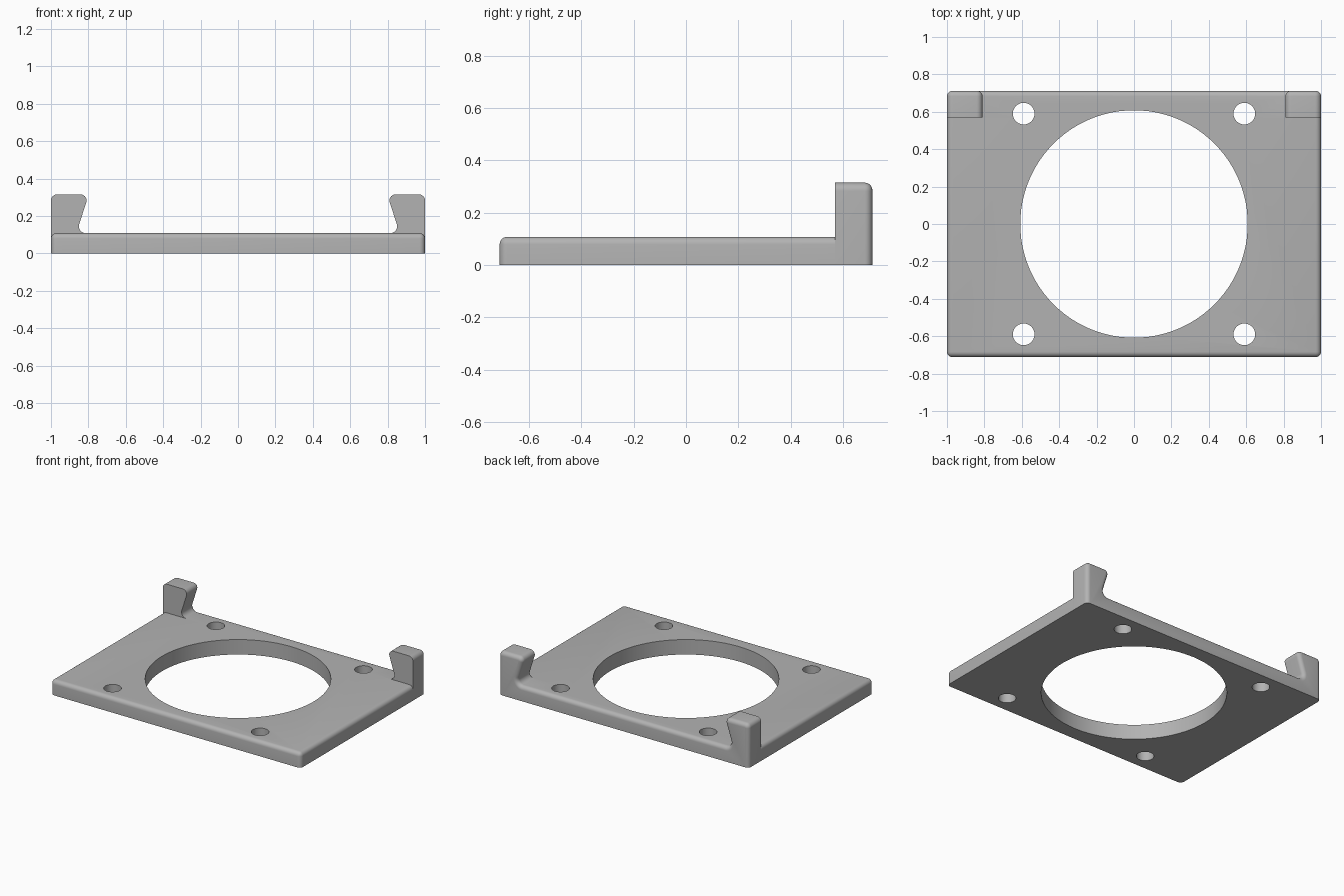
import bpy, bmesh, math
from mathutils import Vector

cube = bpy.data.objects.get("Cube")
if cube:
    bpy.data.objects.remove(cube, do_unlink=True)

HALF_Y, THICK, POST_TOP, POST_Y, ROUND = 0.712, 0.108, 0.315, 0.57, 0.029

grey = bpy.data.materials.new("plain grey")
grey.use_nodes = True
colour = (0.45, 0.45, 0.45, 1)
grey.diffuse_color = colour
grey.node_tree.nodes["Principled BSDF"].inputs["Base Color"].default_value = colour


def round_corner(a, p, b, r, steps=8):
    """Arc of radius r tangent to p-a and p-b."""
    a, p, b = Vector(a), Vector(p), Vector(b)
    if r == 0:
        return [p]
    u, v = (a - p).normalized(), (b - p).normalized()
    half = u.angle(v) / 2
    centre = p + (u + v).normalized() * (r / math.sin(half))
    start = p + u * (r / math.tan(half)) - centre
    end = p + v * (r / math.tan(half)) - centre
    sweep = math.pi - 2 * half
    return [centre + (start * math.sin((1 - t) * sweep) + end * math.sin(t * sweep)) / math.sin(sweep)
            for t in (i / steps for i in range(steps + 1))]


def extrude_profile(name, points, y0, y1, pick_edge):
    """Extrude an x-z outline along y and round the edges chosen by the rule."""
    bm = bmesh.new()
    face = bm.faces.new([bm.verts.new((p[0], y0, p[1])) for p in points])
    ext = bmesh.ops.extrude_face_region(bm, geom=[face], use_keep_orig=True)
    verts = [g for g in ext["geom"] if isinstance(g, bmesh.types.BMVert)]
    bmesh.ops.translate(bm, verts=verts, vec=(0, y1 - y0, 0))
    bmesh.ops.recalc_face_normals(bm, faces=bm.faces[:])
    edges = [e for e in bm.edges if pick_edge(*(v.co for v in e.verts))]
    bmesh.ops.bevel(bm, geom=edges, offset=ROUND, offset_type='OFFSET', segments=6,
                    profile=0.5, affect='EDGES', clamp_overlap=False)
    mesh = bpy.data.meshes.new(name)
    bm.to_mesh(mesh)
    bm.free()
    mesh.materials.append(grey)
    obj = bpy.data.objects.new(name, mesh)
    bpy.context.collection.objects.link(obj)
    return obj


def boolean(target, tool, operation):
    """Apply a boolean and remove the tool."""
    tool.hide_render = True
    mod = target.modifiers.new(operation.lower(), 'BOOLEAN')
    mod.object, mod.operation, mod.solver = tool, operation, 'EXACT'
    bpy.context.view_layer.update()
    graph = bpy.context.evaluated_depsgraph_get()
    mesh = bpy.data.meshes.new_from_object(target.evaluated_get(graph))
    target.modifiers.clear()
    target.data = mesh
    bpy.data.objects.remove(tool, do_unlink=True)


# Back strip with both hooked posts, rounded along its rear outline
corners = [((1, 0), 0), ((1, POST_TOP), 0.032), ((0.798, POST_TOP), 0.032), ((0.864, THICK), 0.036)]
corners += [((-x, z), r) for (x, z), r in reversed(corners)]
outline = []
for i, (p, r) in enumerate(corners):
    outline += round_corner(corners[i - 1][0], p, corners[(i + 1) % len(corners)][0], r)
back = extrude_profile("back_strip", outline, POST_Y, HALF_Y,
                       lambda a, b: min(a.y, b.y) > POST_Y + 0.01 and max(a.z, b.z) > 0.001)

# Main plate, rounded on the front and sides but square at the seam
plate = extrude_profile(
    "bracket_plate", [(1, 0), (1, THICK), (-1, THICK), (-1, 0)], -HALF_Y, POST_Y,
    lambda a, b: max(a.z, b.z) > 0.001 and min(a.y, b.y) < POST_Y - 0.01)
boolean(plate, back, 'UNION')

# Central opening and four screw holes
holes = [(0, 0, 0.608, 96)] + [(x, y, 0.058, 40) for x in (-0.59, 0.59) for y in (-0.59, 0.59)]
for x, y, radius, sides in holes:
    bpy.ops.mesh.primitive_cylinder_add(vertices=sides, radius=radius, depth=1, location=(x, y, 0))
    cutter = bpy.context.object
    cutter.name = "hole_cutter"
    cutter.data.materials.append(grey)
    boolean(plate, cutter, 'DIFFERENCE')

bpy.ops.object.select_all(action='DESELECT')
plate.select_set(True)
bpy.context.view_layer.objects.active = plate
bpy.ops.object.shade_smooth_by_angle(angle=math.radians(30))
